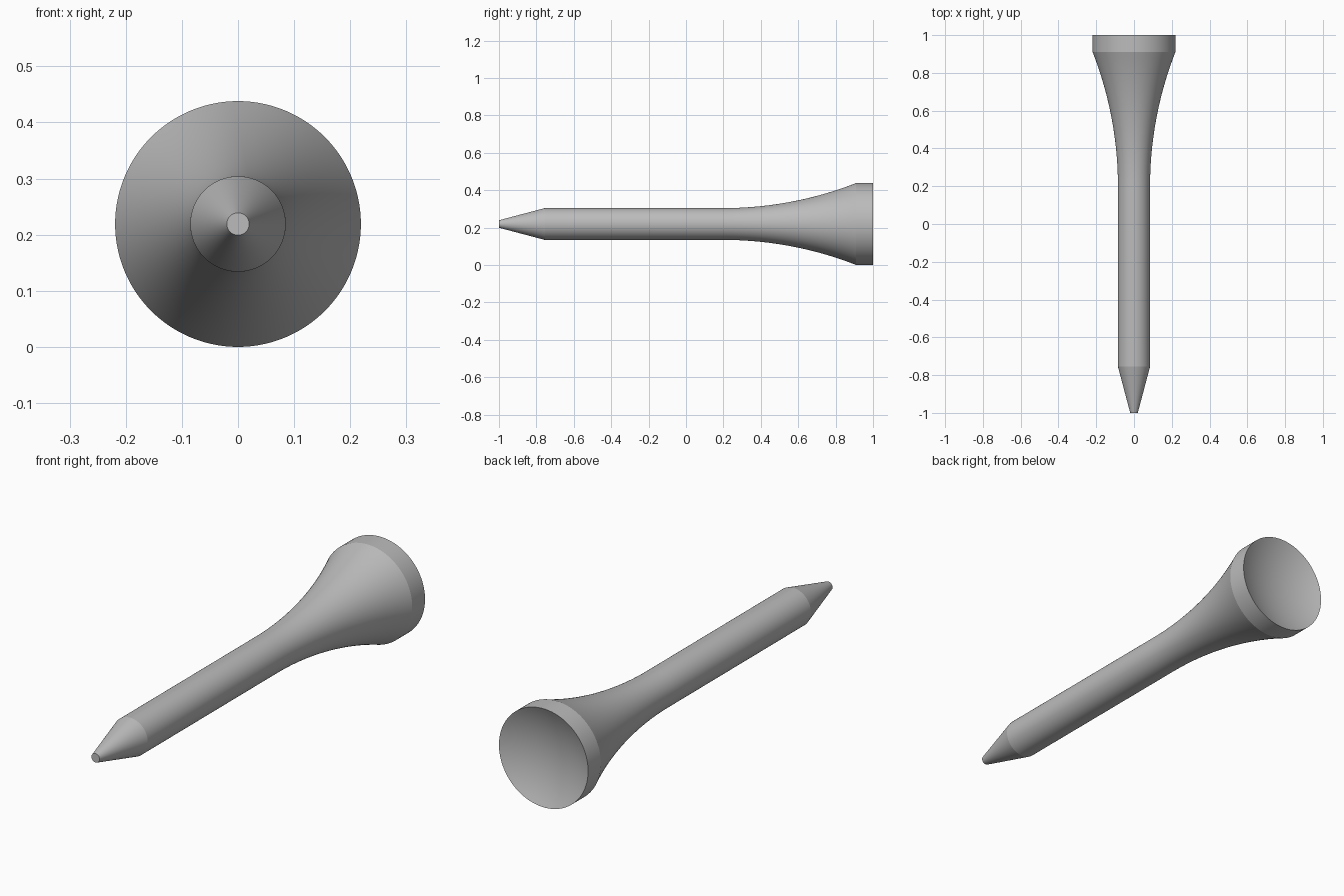
import bpy, bmesh, math
from mathutils import Matrix

if "Cube" in bpy.data.objects:
    bpy.data.objects.remove(bpy.data.objects["Cube"])

SEGMENTS = 128
RIM, SHAFT, CUP_DEPTH = 0.219, 0.085, 0.05
FLARE_START, FLARE_END = 0.2, 0.91

# Profile as (radius, y): blunt tip, cone, straight shaft
profile = [(0.0, -1.0), (0.02, -1.0), (SHAFT, -0.755)]

# Flare: circular arc tangent to the shaft
rise, run = RIM - SHAFT, FLARE_END - FLARE_START
arc_r = (run ** 2 + rise ** 2) / (2 * rise)
for i in range(25):
    d = run * i / 24
    profile.append((SHAFT + arc_r - math.sqrt(arc_r ** 2 - d ** 2), FLARE_START + d))

# Rim band and shallow spherical cup
cup_r = (RIM ** 2 + CUP_DEPTH ** 2) / (2 * CUP_DEPTH)
for i in range(13):
    r = RIM * (1 - i / 12)
    profile.append((r, 1 - CUP_DEPTH + cup_r - math.sqrt(cup_r ** 2 - r ** 2)))

# Spin the profile around the y axis
bm = bmesh.new()
verts = [bm.verts.new((r, y, 0)) for r, y in profile]
edges = [bm.edges.new(pair) for pair in zip(verts, verts[1:])]
bmesh.ops.spin(bm, geom=verts + edges, cent=(0, 0, 0), axis=(0, 1, 0),
               angle=math.tau, steps=SEGMENTS, use_duplicate=False)
bmesh.ops.remove_doubles(bm, verts=bm.verts, dist=1e-5)
bmesh.ops.recalc_face_normals(bm, faces=bm.faces)
bmesh.ops.transform(bm, matrix=Matrix.Translation((0, 0, RIM)), verts=bm.verts)

mesh = bpy.data.meshes.new("golf_tee")
bm.to_mesh(mesh)
bm.free()
tee = bpy.data.objects.new("golf_tee", mesh)
bpy.context.collection.objects.link(tee)

grey = bpy.data.materials.new("plain grey")
grey.diffuse_color = (0.5, 0.5, 0.5, 1)
grey.use_nodes = True
grey.node_tree.nodes["Principled BSDF"].inputs["Base Color"].default_value = grey.diffuse_color
mesh.materials.append(grey)

bpy.context.view_layer.objects.active = tee
tee.select_set(True)
bpy.ops.object.shade_smooth_by_angle(angle=math.radians(12))
